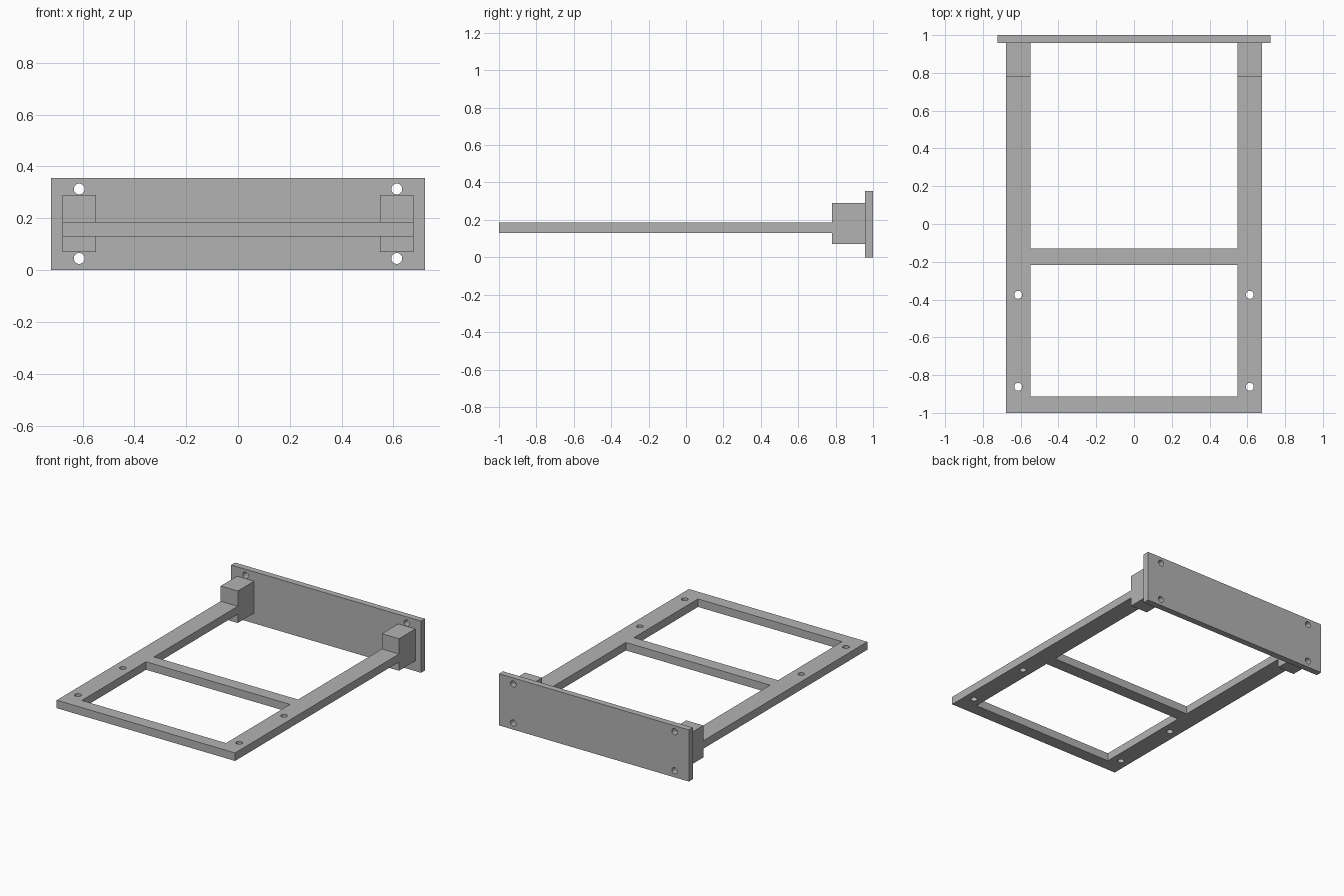
import bpy
import bmesh
from math import radians
from mathutils import Matrix, Vector

cube = bpy.data.objects.get("Cube")
if cube:
    bpy.data.objects.remove(cube, do_unlink=True)

grey = bpy.data.materials.new("plain grey")
grey.use_nodes = True
colour = (0.45, 0.45, 0.45, 1)
grey.diffuse_color = colour
grey.node_tree.nodes["Principled BSDF"].inputs["Base Color"].default_value = colour


def add_object(name, bm):
    mesh = bpy.data.meshes.new(name)
    bm.to_mesh(mesh)
    bm.free()
    mesh.materials.append(grey)
    obj = bpy.data.objects.new(name, mesh)
    bpy.context.collection.objects.link(obj)
    return obj


def box(name, low, high):
    low, high = Vector(low), Vector(high)
    bm = bmesh.new()
    bmesh.ops.create_cube(bm, size=1, matrix=Matrix.Translation((low + high) / 2)
                          @ Matrix.Diagonal(high - low).to_4x4())
    return add_object(name, bm)


def drill(name, centre, turn):
    bm = bmesh.new()
    bmesh.ops.create_cone(bm, cap_ends=True, segments=32, radius1=HOLE, radius2=HOLE, depth=0.2,
                          matrix=Matrix.Translation(centre) @ Matrix.Rotation(turn, 4, "X"))
    return add_object(name, bm)


def cut(obj, cutters):
    for cutter in cutters:
        cutter.hide_render = True
        mod = obj.modifiers.new("cut", "BOOLEAN")
        mod.operation = "DIFFERENCE"
        mod.solver = "EXACT"
        mod.object = cutter
        bpy.context.view_layer.objects.active = obj
        bpy.ops.object.modifier_apply(modifier=mod.name)
        bpy.data.objects.remove(cutter, do_unlink=True)
    # Smooth hole walls, crisp edges elsewhere
    bpy.ops.object.select_all(action="DESELECT")
    obj.select_set(True)
    bpy.context.view_layer.objects.active = obj
    bpy.ops.object.shade_smooth_by_angle(angle=radians(30))


HOLE = 0.021
HOLE_X = 0.613
OUTER, INNER = 0.678, 0.548
BOTTOM, TOP = 0.13, 0.185
BLOCK_FRONT, PLATE_FRONT = 0.78, 0.957
sides = (-1, 1)

# Flat frame: two rails joined by two crossbars, open at the back
frame = box("frame", (-OUTER, -1, BOTTOM), (OUTER, BLOCK_FRONT, TOP))
openings = [box("opening_cutter", (-INNER, y0, 0), (INNER, y1, 0.3))
            for y0, y1 in ((-0.913, -0.217), (-0.13, 1))]
cut(frame, openings + [drill("frame_drill", (s * HOLE_X, y, 0.158), 0)
                       for s in sides for y in (-0.862, -0.375)])

# Upright mounting plate with a hole near each corner
plate = box("mounting_plate", (-0.722, PLATE_FRONT, 0), (0.722, 1, 0.355))
cut(plate, [drill("plate_drill", (s * HOLE_X, 0.98, z), radians(90))
            for s in sides for z in (0.045, 0.313)])

# Blocks joining the rails to the plate
for side, s in (("right", -1), ("left", 1)):
    x0, x1 = sorted((s * INNER, s * OUTER))
    box(side + "_block", (x0, BLOCK_FRONT, 0.07), (x1, PLATE_FRONT, 0.29))
